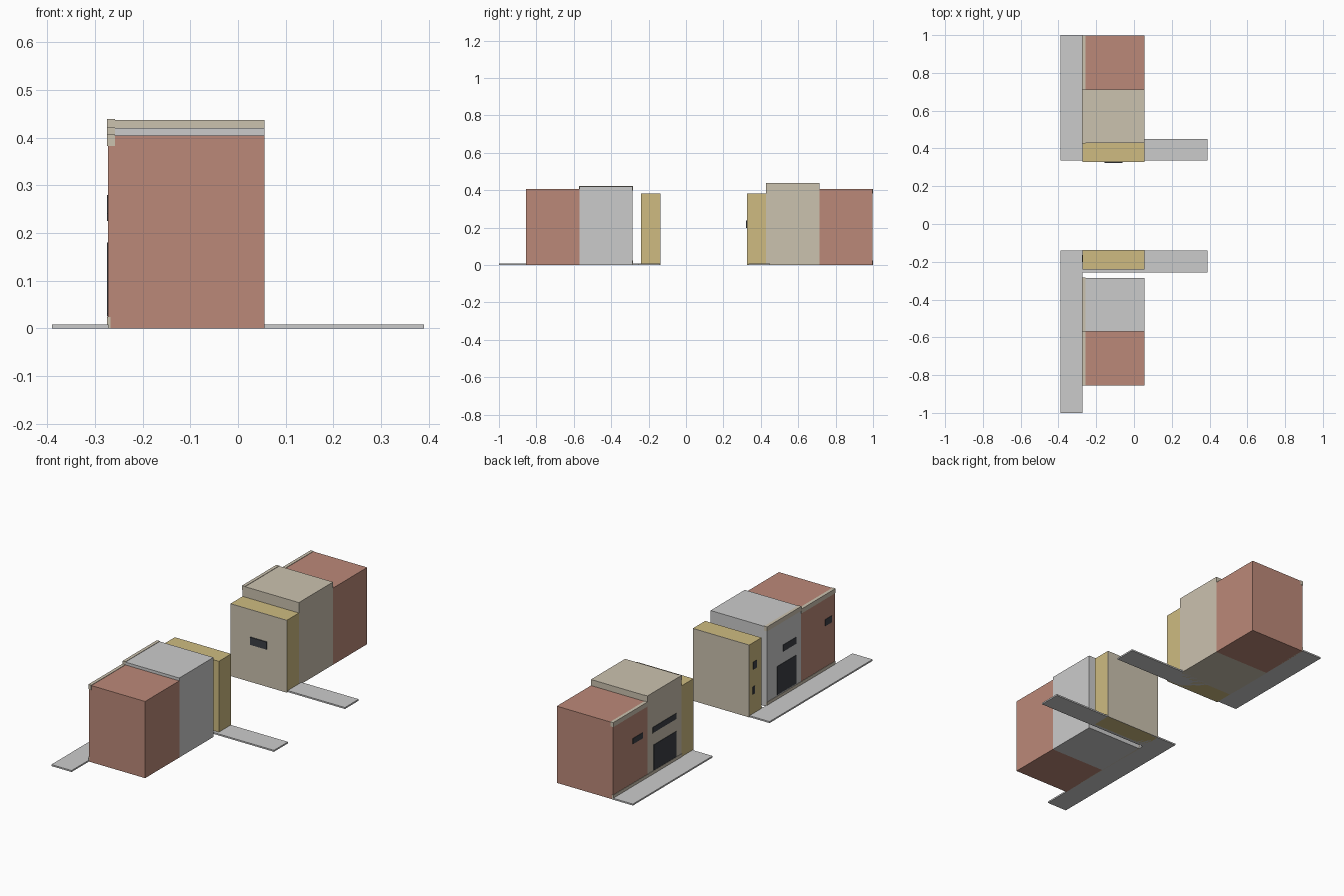
import bpy

if "Cube" in bpy.data.objects:
    bpy.data.objects.remove(bpy.data.objects["Cube"])


def material(name, rgb):
    m = bpy.data.materials.new(name)
    m.diffuse_color = (*rgb, 1)
    m.use_nodes = True
    m.node_tree.nodes["Principled BSDF"].inputs["Base Color"].default_value = m.diffuse_color
    return m


RED = material("red_brick", (0.50, 0.25, 0.19))
GOLD = material("gold_plaster", (0.62, 0.50, 0.22))
BEIGE = material("beige_stone", (0.60, 0.54, 0.43))
WHITE = material("pale_plaster", (0.63, 0.62, 0.60))
DARK = material("dark_glass", (0.045, 0.05, 0.06))


def mesh(name, verts, faces, mat=None):
    me = bpy.data.meshes.new(name)
    me.from_pydata(verts, [], faces)
    ob = bpy.data.objects.new(name, me)
    bpy.context.collection.objects.link(ob)
    if mat:
        me.materials.append(mat)
    return ob


def prism(name, outline, z0, z1, mat=None):
    """Extrude a counter-clockwise floor outline from z0 to z1."""
    n = len(outline)
    verts = [(x, y, z) for z in (z0, z1) for x, y in outline]
    faces = [tuple(reversed(range(n))), tuple(range(n, 2 * n))]
    faces += [(i, (i + 1) % n, n + (i + 1) % n, n + i) for i in range(n)]
    return mesh(name, verts, faces, mat)


def box(name, x0, x1, y0, y1, z0, z1, mat=None):
    return prism(name, [(x0, y0), (x1, y0), (x1, y1), (x0, y1)], z0, z1, mat)


XW, XE = -0.273, 0.056      # street wall and rear wall
XF = -0.275                 # face of the trim and glazing

# L-shaped pavements
prism("back_pavement", [(-0.39, 0.335), (0.39, 0.335), (0.39, 0.45),
                        (-0.272, 0.45), (-0.272, 1.0), (-0.39, 1.0)], 0, 0.008)
prism("front_pavement", [(-0.39, -1.0), (-0.272, -1.0), (-0.272, -0.257),
                         (0.39, -0.257), (0.39, -0.14), (-0.39, -0.14)], 0, 0.008)

# terraced houses: name, y range, height, wall
houses = [
    ("back_red_house", 0.713, 0.998, 0.405, RED),
    ("back_beige_house", 0.428, 0.713, 0.437, BEIGE),
    ("front_white_house", -0.57, -0.285, 0.42, WHITE),
    ("front_red_house", -0.855, -0.57, 0.405, RED),
]
for name, y0, y1, h, mat in houses:
    box(name, XW, XE, y0, y1, 0, h, mat)
    # cornice and plinth on the street side
    box(name + "_cornice", XF, -0.258, y0 - 0.001, y1 + 0.001, h - 0.022, h + 0.002, BEIGE)
    box(name + "_plinth", XF, -0.268, y0 - 0.001, y1 + 0.001, 0, 0.024, BEIGE)

# corner buildings with a stone facade facing the side street
box("back_corner_house", XW, XE, 0.33, 0.428, 0, 0.382, GOLD)
box("back_corner_facade", XW, XE, 0.327, 0.33, 0, 0.382, BEIGE)
box("front_corner_house", XW, XE, -0.24, -0.14, 0, 0.382, GOLD)
box("front_corner_facade", XW, XE, -0.14, -0.137, 0, 0.382, BEIGE)
box("back_corner_sign", -0.155, -0.06, 0.322, 0.327, 0.198, 0.238, DARK)

# street-side windows: name, y range, z range
windows = [
    ("back_red_window", 0.75, 0.835, 0.23, 0.26),
    ("back_beige_window", 0.47, 0.67, 0.225, 0.255),
    ("back_beige_shopfront", 0.47, 0.66, 0.025, 0.16),
    ("front_white_window", -0.53, -0.42, 0.24, 0.275),
    ("front_white_shopfront", -0.53, -0.37, 0.03, 0.18),
    ("front_red_window", -0.825, -0.77, 0.24, 0.275),
    ("front_corner_upper_window", -0.20, -0.17, 0.24, 0.28),
    ("front_corner_lower_window", -0.185, -0.165, 0.11, 0.15),
]
for name, y0, y1, z0, z1 in windows:
    box(name, XF, -0.27, y0, y1, z0, z1, DARK)
